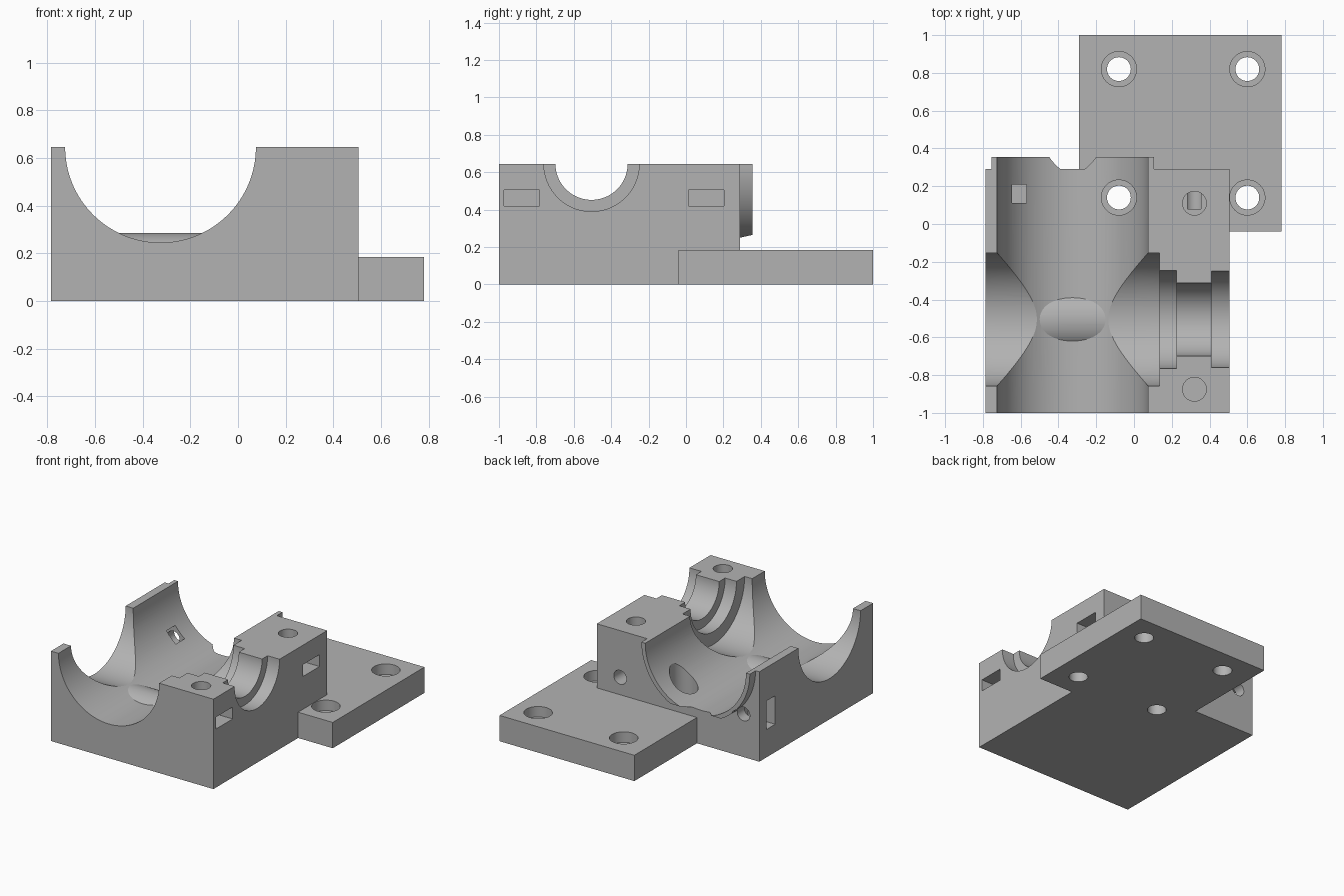
import bpy, bmesh, math
from mathutils import Matrix, Vector

cube = bpy.data.objects.get("Cube")
if cube:
    bpy.data.objects.remove(cube, do_unlink=True)

grey = bpy.data.materials.new("light_grey")
grey.use_nodes = True
colour = (0.45, 0.45, 0.45, 1)
grey.diffuse_color = colour
grey.node_tree.nodes["Principled BSDF"].inputs["Base Color"].default_value = colour

TOP = 0.645          # split plane of the housing
BORE_X = -0.325      # axis of the large bore
CROSS_Y = -0.505     # axis of the stepped cross bore


def finish(name, bm):
    bmesh.ops.recalc_face_normals(bm, faces=bm.faces)
    mesh = bpy.data.meshes.new(name)
    bm.to_mesh(mesh)
    bm.free()
    mesh.materials.append(grey)
    obj = bpy.data.objects.new(name, mesh)
    bpy.context.collection.objects.link(obj)
    return obj


def box(name, x, y, z):
    bm = bmesh.new()
    bmesh.ops.create_cube(bm, size=1)
    for v in bm.verts:
        v.co = [(a + b) / 2 + c * (b - a) for (a, b), c in zip((x, y, z), v.co)]
    return finish(name, bm)


def cylinder(name, axis, start, end, radius, segments=48):
    """Cylinder along an axis; start is a point, end its far coordinate."""
    i = "xyz".index(axis)
    length = end - start[i]
    centre = Vector(start)
    centre[i] += length / 2
    turn = {"x": Matrix.Rotation(math.pi / 2, 4, "Y"),
            "y": Matrix.Rotation(math.pi / 2, 4, "X"),
            "z": Matrix()}[axis]
    bm = bmesh.new()
    bmesh.ops.create_cone(bm, cap_ends=True, segments=segments, radius1=radius,
                          radius2=radius, depth=abs(length),
                          matrix=Matrix.Translation(centre) @ turn)
    return finish(name, bm)


def combine(target, tool, operation="DIFFERENCE"):
    mod = target.modifiers.new("cut", "BOOLEAN")
    mod.operation = operation
    mod.solver = "EXACT"
    mod.object = tool
    graph = bpy.context.evaluated_depsgraph_get()
    mesh = bpy.data.meshes.new_from_object(target.evaluated_get(graph))
    target.modifiers.clear()
    target.data = mesh
    bpy.data.objects.remove(tool, do_unlink=True)


# Main block and mounting plate
housing = box("bearing_housing", (-0.785, 0.505), (-1, 0.29), (0, TOP))
combine(housing, box("plate", (-0.29, 0.78), (-0.04, 1), (0, 0.185)), "UNION")

# Locating lip at the back, trimmed above the plate
lip = cylinder("lip", "y", (BORE_X, 0.2, TOP), 0.355, 0.43, 128)
combine(lip, box("lip_top", (-1, 1), (0, 1), (TOP, 2)))
bm = bmesh.new()
wedge = [bm.verts.new((-1, y, z)) for y, z in
         ((0.25, 0.1), (0.25, 0.241), (0.4, 0.275), (0.4, 0.1))]
side = bm.faces.new(wedge)
out = bmesh.ops.extrude_face_region(bm, geom=[side])
bmesh.ops.translate(bm, vec=(2, 0, 0),
                    verts=[v for v in out["geom"] if isinstance(v, bmesh.types.BMVert)])
combine(lip, finish("lip_trim", bm))
combine(housing, lip, "UNION")

# Large bore, leaving a low rounded ridge across its floor
bore = cylinder("bore", "y", (BORE_X, -1.2, TOP), 0.6, 0.4, 128)
combine(bore, cylinder("ridge", "x", (-0.7, CROSS_Y, 0.1), 0.05, 0.185, 96))
combine(housing, bore)

# Stepped cross bore
for start, end, radius in ((-0.9, 0.135, 0.3525), (0.05, 0.225, 0.26),
                           (0.1, 0.6, 0.193), (0.41, 0.6, 0.255)):
    combine(housing, cylinder("step", "x", (start, CROSS_Y, TOP), end, radius, 96))

# Counterbored plate holes
for x in (-0.08, 0.6):
    for y in (0.14, 0.82):
        combine(housing, cylinder("hole", "z", (x, y, -0.1), 0.8, 0.063))
        combine(housing, cylinder("counterbore", "z", (x, y, 0.11), 0.8, 0.093))

# Clamp screw holes from the top with nut slots in the right face
for y in (0.11, -0.875):
    combine(housing, cylinder("screw_hole", "z", (0.32, y, 0.345), 0.8, 0.063))
    combine(housing, box("nut_slot", (0.22, 0.6), (y - 0.097, y + 0.093), (0.42, 0.505)))

# Screw holes in the back face and the nut slot in the left wall
for x, depth in ((-0.66, 0.11), (0.32, 0.08)):
    combine(housing, cylinder("back_hole", "y", (x, 0.4, 0.31), depth, 0.05))
combine(housing, box("wall_slot", (-0.9, -0.57), (0.11, 0.21), (0.2, 0.405)))

# Smooth bores with crisp edges
bpy.ops.object.select_all(action="DESELECT")
housing.select_set(True)
bpy.context.view_layer.objects.active = housing
bpy.ops.object.shade_smooth_by_angle(angle=math.radians(25))
